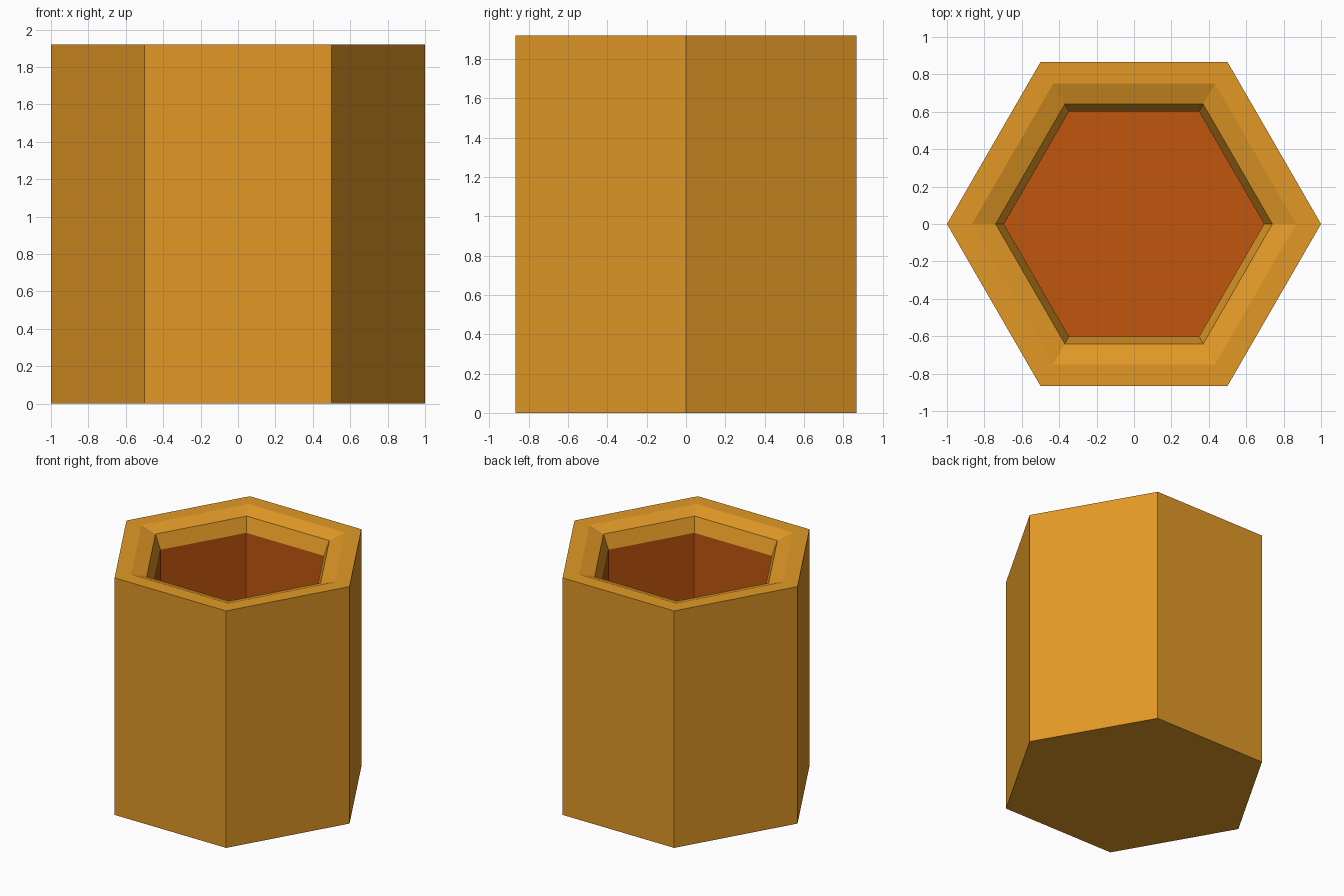
import bpy, math

if "Cube" in bpy.data.objects:
    bpy.data.objects.remove(bpy.data.objects["Cube"])

def material(name, rgb):
    m = bpy.data.materials.new(name)
    lin = [(c / 255 / 12.92) if c < 11 else ((c / 255 + 0.055) / 1.055) ** 2.4 for c in rgb]
    m.diffuse_color = (*lin, 1)
    m.use_nodes = True
    m.node_tree.nodes["Principled BSDF"].inputs["Base Color"].default_value = m.diffuse_color
    return m

wax = material("amber wax", (226, 153, 38))
honey = material("dark orange", (193, 86, 14))

# Profile as (radius, height), from the base, over the rim, to the cell floor
profile = [(1, 0), (1, 1.92), (0.866, 1.92), (0.74, 1.88), (0.695, 1.765), (0.695, 0.2)]
N = 6
verts = [(r * math.cos(2 * math.pi * i / N), r * math.sin(2 * math.pi * i / N), z)
         for r, z in profile for i in range(N)]

# Base, side bands and floor
faces = [tuple(reversed(range(N)))]
mats = [0]
for k in range(len(profile) - 1):
    for i in range(N):
        j = (i + 1) % N
        faces.append((k * N + i, k * N + j, (k + 1) * N + j, (k + 1) * N + i))
        mats.append(1 if k == 4 else 0)
last = (len(profile) - 1) * N
faces.append(tuple(range(last, last + N)))
mats.append(1)

mesh = bpy.data.meshes.new("hexagonal_cell")
mesh.from_pydata(verts, [], faces)
mesh.materials.append(wax)
mesh.materials.append(honey)
for p, m in zip(mesh.polygons, mats):
    p.material_index = m
mesh.update()
bpy.context.collection.objects.link(bpy.data.objects.new("hexagonal_cell", mesh))
